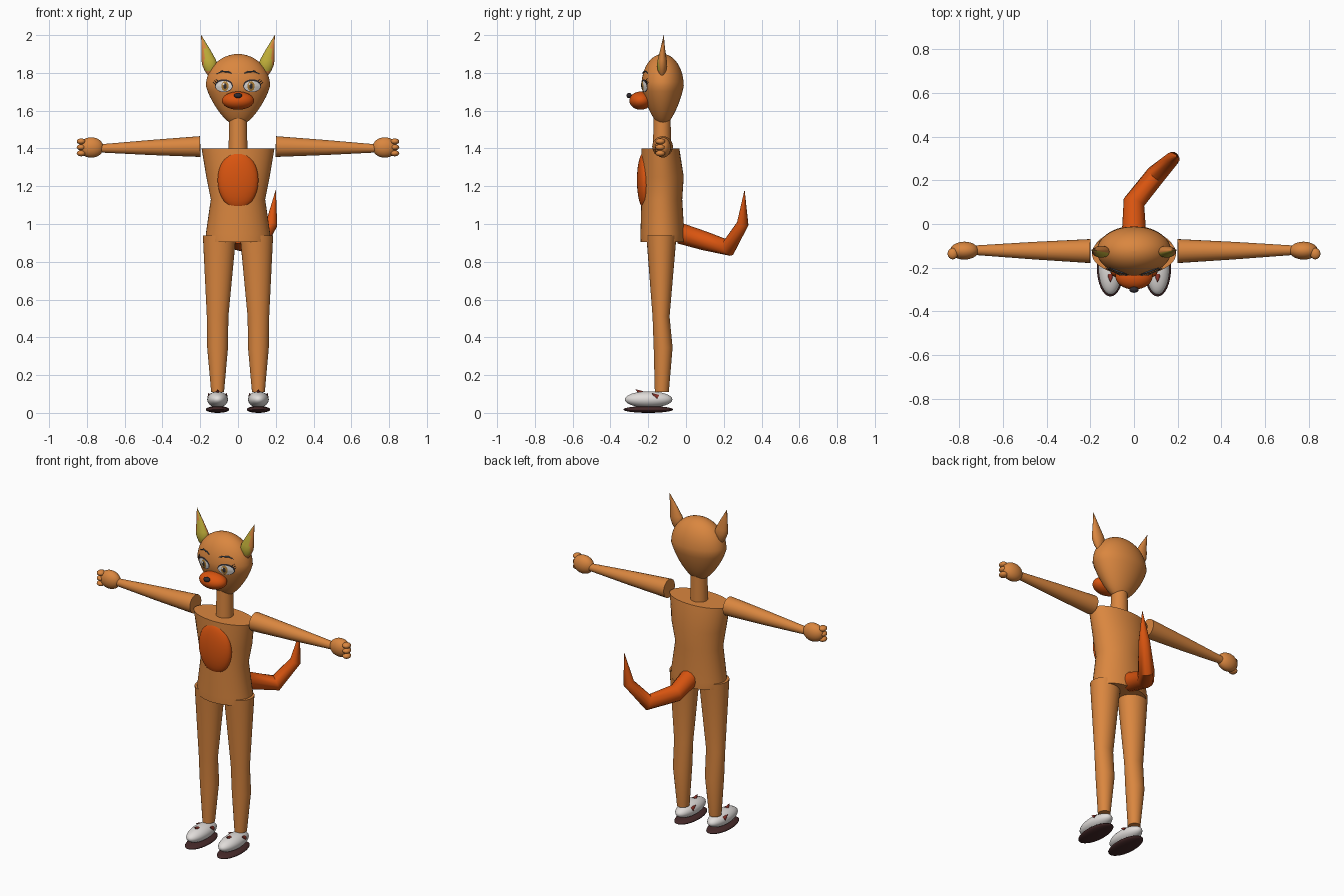
import bpy, bmesh, math
from mathutils import Vector, Matrix, Quaternion

if "Cube" in bpy.data.objects:
    bpy.data.objects.remove(bpy.data.objects["Cube"], do_unlink=True)


def material(name, r, g, b):
    m = bpy.data.materials.new(name)
    m.use_nodes = True
    m.diffuse_color = (r, g, b, 1)
    bsdf = m.node_tree.nodes["Principled BSDF"]
    bsdf.inputs["Base Color"].default_value = (r, g, b, 1)
    bsdf.inputs["Roughness"].default_value = 0.7
    return m


FUR = material("tan_fur", 0.70, 0.24, 0.05)
ORANGE = material("deep_orange_fur", 0.70, 0.09, 0.005)
WHITE = material("soft_white", 0.75, 0.72, 0.70)
SOLE = material("dark_maroon", 0.06, 0.022, 0.022)
RED = material("dark_red", 0.25, 0.03, 0.02)
BLACK = material("charcoal", 0.03, 0.025, 0.03)
YELLOW = material("ear_yellow", 0.52, 0.42, 0.04)
AMBER = material("amber", 0.45, 0.22, 0.04)
SLATE = material("slate", 0.08, 0.10, 0.13)


def finish(name, bm, *mats, angle=50):
    """Turn a bmesh into a shaded object."""
    bmesh.ops.recalc_face_normals(bm, faces=bm.faces)
    me = bpy.data.meshes.new(name)
    bm.to_mesh(me)
    bm.free()
    for m in mats:
        me.materials.append(m)
    me.shade_smooth()
    me.set_sharp_from_angle(angle=math.radians(angle))
    ob = bpy.data.objects.new(name, me)
    bpy.context.collection.objects.link(ob)
    return ob


def circle(n):
    return [(math.cos(2 * math.pi * i / n), math.sin(2 * math.pi * i / n)) for i in range(n)]


def skin(bm, rings):
    """Bridge rings of vertices and cap both ends."""
    n = len(rings[0])
    for a, b in zip(rings, rings[1:]):
        for i in range(n):
            bm.faces.new((a[i], a[(i + 1) % n], b[(i + 1) % n], b[i]))
    bm.faces.new(rings[0])
    bm.faces.new(rings[-1])
    bmesh.ops.remove_doubles(bm, verts=bm.verts, dist=0.0002)


def loft(name, sections, mat, n=32, **kw):
    """Level elliptical sections: x, y, z, radius x, radius y."""
    bm = bmesh.new()
    skin(bm, [[bm.verts.new((x + rx * c, y + ry * s, z)) for c, s in circle(n)]
              for x, y, z, rx, ry in sections])
    return finish(name, bm, mat, **kw)


def tube(name, points, radii, mat, n=24, **kw):
    """Round tube along a path with a radius at each point."""
    bm = bmesh.new()
    pts = [Vector(p) for p in points]
    rings, q, last = [], Quaternion(), Vector((0, 0, 1))
    for i, (p, r) in enumerate(zip(pts, radii)):
        t = (pts[min(i + 1, len(pts) - 1)] - pts[max(i - 1, 0)]).normalized()
        q = last.rotation_difference(t) @ q
        last = t
        rings.append([bm.verts.new(p + q @ Vector((r * c, r * s, 0))) for c, s in circle(n)])
    skin(bm, rings)
    return finish(name, bm, mat, **kw)


def ball(name, centre, size, mat, n=32):
    bm = bmesh.new()
    bmesh.ops.create_uvsphere(bm, u_segments=n, v_segments=n // 2, radius=1,
                              matrix=Matrix.LocRotScale(Vector(centre), None, Vector(size)))
    return finish(name, bm, mat)


# Head: an egg, also used to lay the face plates on its surface
HEAD_Y, HEAD_Z, DEPTH = -0.124, 1.73, 0.66


def head_radius(c):
    return 0.17 * math.sqrt(max(0, 1 - c * c)) * (1 + 0.35 * min(c, 0))


def head_front(x, z):
    c = (z - HEAD_Z) / (0.17 if z > HEAD_Z else 0.21)
    return HEAD_Y - DEPTH * math.sqrt(max(0, head_radius(c) ** 2 - x * x))


sections = []
for i in range(25):
    c = math.cos(math.pi * i / 24)
    r = max(head_radius(c), 0.0005)
    sections.append((0, HEAD_Y, HEAD_Z + c * (0.17 if c > 0 else 0.21), r, r * DEPTH))
loft("head", sections, FUR, n=48)


def face_plate(name, x, z, rx, rz, lift, mat):
    """Thin oval that follows the front of the head."""
    bm = bmesh.new()
    vert = lambda px, pz: bm.verts.new((px, head_front(px, pz) - lift, pz))
    mid = vert(x, z)
    rings = [[vert(x + rx * k * c, z + rz * k * s) for c, s in circle(24)] for k in (0.33, 0.67, 1)]
    for i in range(24):
        j = (i + 1) % 24
        bm.faces.new((mid, rings[0][i], rings[0][j]))
        for a, b in zip(rings, rings[1:]):
            bm.faces.new((a[i], b[i], b[j], a[j]))
    ob = finish(name, bm, mat)
    if ob.data.polygons[0].normal.y > 0:
        ob.data.flip_normals()


def face_line(name, pts, radius, mat):
    """Thin stroke following the front of the head."""
    tube(name, [(x, head_front(x, z) - 0.006, z) for x, z in pts],
         [radius * 0.4] + [radius] * (len(pts) - 2) + [radius * 0.3], mat, n=8)


# Muzzle and nose
ball("muzzle", (0, -0.24, 1.653), (0.085, 0.06, 0.048), ORANGE)
ball("nose", (0, -0.301, 1.68), (0.021, 0.014, 0.014), BLACK)

# Neck, torso and belly patch
loft("neck", [(0, -0.128, 1.38, 0.05, 0.048), (0, -0.126, 1.56, 0.047, 0.045)], FUR)
loft("torso", [(0, -0.125, 0.905, 0.168, 0.115), (0, -0.125, 0.95, 0.17, 0.116),
               (0, -0.128, 1.13, 0.144, 0.108), (0, -0.125, 1.25, 0.168, 0.113),
               (0, -0.135, 1.40, 0.193, 0.10)], FUR, n=40)
ball("belly_patch", (0, -0.219, 1.232), (0.108, 0.041, 0.153), ORANGE)

# Tail sweeping back and to the left
tube("tail", [(0, -0.03, 0.95), (0, 0.10, 0.91), (0.10, 0.225, 0.875), (0.178, 0.30, 1.0),
              (0.2, 0.31, 1.18)], [0.055, 0.05, 0.046, 0.032, 0.0005], ORANGE, n=12)

for s, side in ((1, "left"), (-1, "right")):
    # Ear: swollen base, pointed tip, yellow front
    ear = loft(side + "_ear", [(s * 0.15, -0.127, 1.785, 0.008, 0.008),
                               (s * 0.147, -0.127, 1.81, 0.029, 0.022),
                               (s * 0.15, -0.127, 1.845, 0.041, 0.027),
                               (s * 0.155, -0.126, 1.87, 0.038, 0.024),
                               (s * 0.172, -0.123, 1.93, 0.021, 0.012),
                               (s * 0.195, -0.118, 2.0, 0.0004, 0.0004)], FUR, n=24)
    ear.data.materials.append(YELLOW)
    for p in ear.data.polygons:
        if p.normal.y < -0.45 and p.center.z > 1.82 and p.center.x * s < 0.18:
            p.material_index = 1

    # Eye layers, lashes and brow
    x = s * 0.075
    face_plate(side + "_eye_rim", x, 1.732, 0.048, 0.034, 0.002, BLACK)
    face_plate(side + "_eye_white", x, 1.729, 0.043, 0.028, 0.004, WHITE)
    face_plate(side + "_iris", s * 0.069, 1.73, 0.019, 0.026, 0.006, AMBER)
    face_plate(side + "_pupil", s * 0.069, 1.73, 0.009, 0.015, 0.008, BLACK)
    face_plate(side + "_eye_glint", s * 0.069 - 0.008, 1.741, 0.005, 0.006, 0.0095, WHITE)
    for k in range(3):
        a, b = s * (0.106 + 0.006 * k), 1.757 - 0.009 * k
        face_line(side + "_lash", [(a, b), (a + s * 0.006, b + 0.004), (a + s * 0.014, b + 0.012)],
                  0.002, BLACK)
    face_line(side + "_brow", [(s * 0.032, 1.798), (s * 0.055, 1.806), (s * 0.085, 1.808),
                               (s * 0.114, 1.795)], 0.004, SLATE)

    # Arm, hand and curled fingers
    tube(side + "_arm", [(s * 0.2, -0.124, 1.41), (s * 0.46, -0.122, 1.405),
                         (s * 0.74, -0.12, 1.40)], [0.055, 0.04, 0.021], FUR)
    ball(side + "_hand", (s * 0.777, -0.122, 1.405), (0.065, 0.041, 0.054), FUR)
    for z in (1.437, 1.406, 1.374):
        ball(side + "_finger", (s * 0.83, -0.136, z), (0.024, 0.026, 0.016), FUR, n=16)

    # Leg
    loft(side + "_leg", [(s * 0.108, -0.128, 0.11, 0.034, 0.037),
                         (s * 0.108, -0.121, 0.345, 0.055, 0.05),
                         (s * 0.108, -0.132, 0.51, 0.057, 0.045),
                         (s * 0.098, -0.13, 0.94, 0.088, 0.08)], FUR)

    # Shoe, sole and lace knots
    ball(side + "_shoe", (s * 0.108, -0.198, 0.071), (0.055, 0.126, 0.043), WHITE)
    ball(side + "_sole", (s * 0.108, -0.2, 0.018), (0.062, 0.132, 0.018), SOLE)
    for dx, y, z in ((0, -0.25, 0.112), (0.04, -0.165, 0.092), (-0.04, -0.165, 0.092)):
        tube(side + "_lace", [(s * 0.108 + dx, y + 0.014, z - 0.008),
                              (s * 0.108 + dx * 1.2, y - 0.016, z + 0.012)], [0.014, 0.001], RED, n=12)
